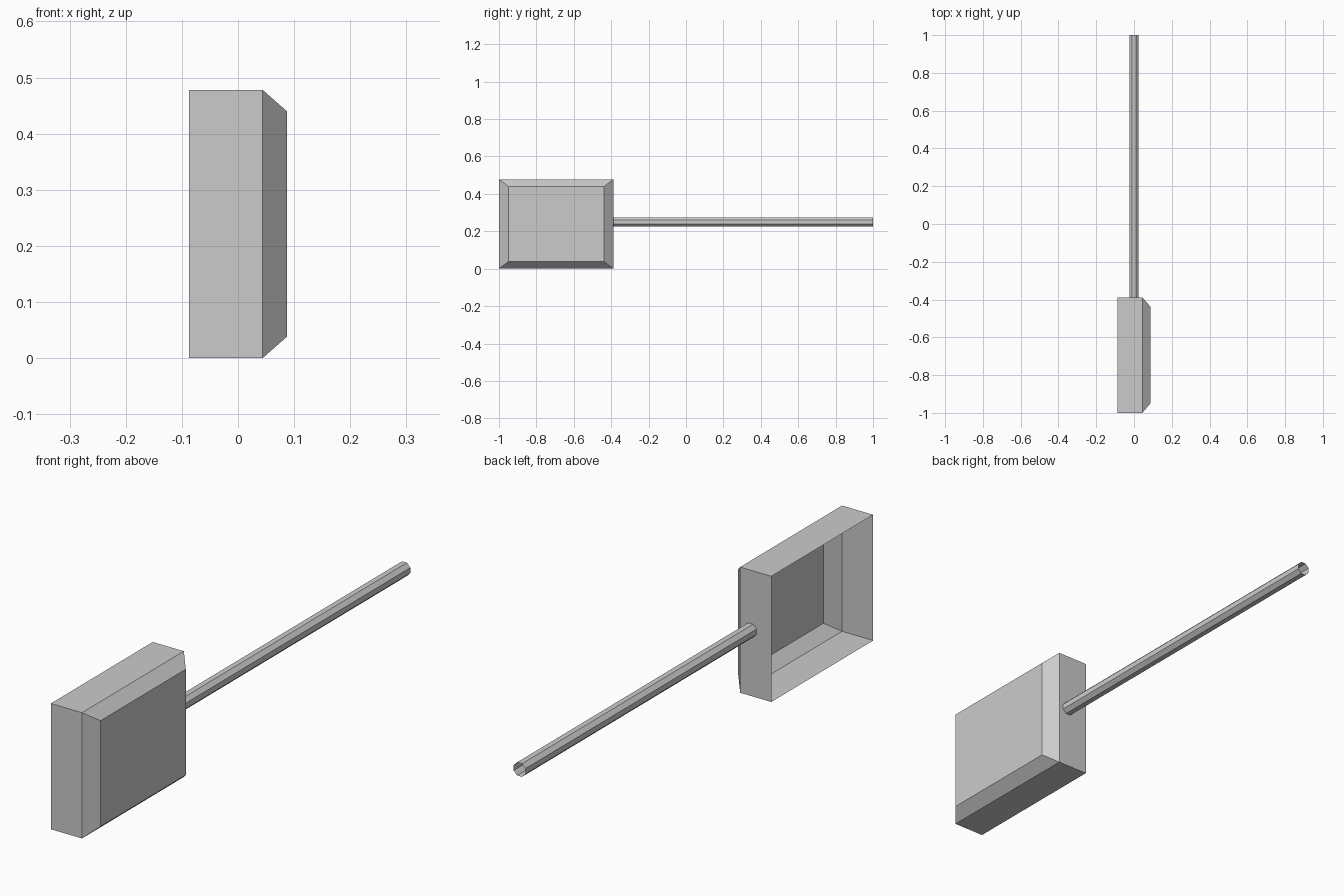
import bpy, bmesh, math
from mathutils import Matrix

if "Cube" in bpy.data.objects:
    bpy.data.objects.remove(bpy.data.objects["Cube"])


def make_object(name, bm):
    mesh = bpy.data.meshes.new(name)
    bm.to_mesh(mesh)
    bm.free()
    obj = bpy.data.objects.new(name, mesh)
    bpy.context.collection.objects.link(obj)
    return obj


def rect(bm, x, y0, y1, z0, z1):
    return [bm.verts.new((x, y, z)) for y, z in ((y0, z0), (y1, z0), (y1, z1), (y0, z1))]


# Scoop head: thin open tray with a chamfered closed side
bm = bmesh.new()
rings = [rect(bm, -0.087, -1, -0.388, 0, 0.478),
         rect(bm, 0.044, -1, -0.388, 0, 0.478),
         rect(bm, 0.087, -0.95, -0.438, 0.038, 0.44)]
for a, b in zip(rings, rings[1:]):
    for i in range(4):
        j = (i + 1) % 4
        bm.faces.new((a[i], a[j], b[j], b[i]))
bm.faces.new(rings[-1])
bmesh.ops.recalc_face_normals(bm, faces=bm.faces)
make_object("tray_head", bm)

# Handle: hollow open-ended octagonal tube running along y
bm = bmesh.new()
y0, y1 = -0.388, 1.0
place = (Matrix.Translation((0, (y0 + y1) / 2, 0.25))
         @ Matrix.Rotation(math.pi / 2, 4, 'X')
         @ Matrix.Rotation(math.pi / 8, 4, 'Z'))
bmesh.ops.create_cone(bm, cap_ends=False, segments=8, radius1=0.027,
                      radius2=0.027, depth=y1 - y0, matrix=place)
make_object("handle", bm)
